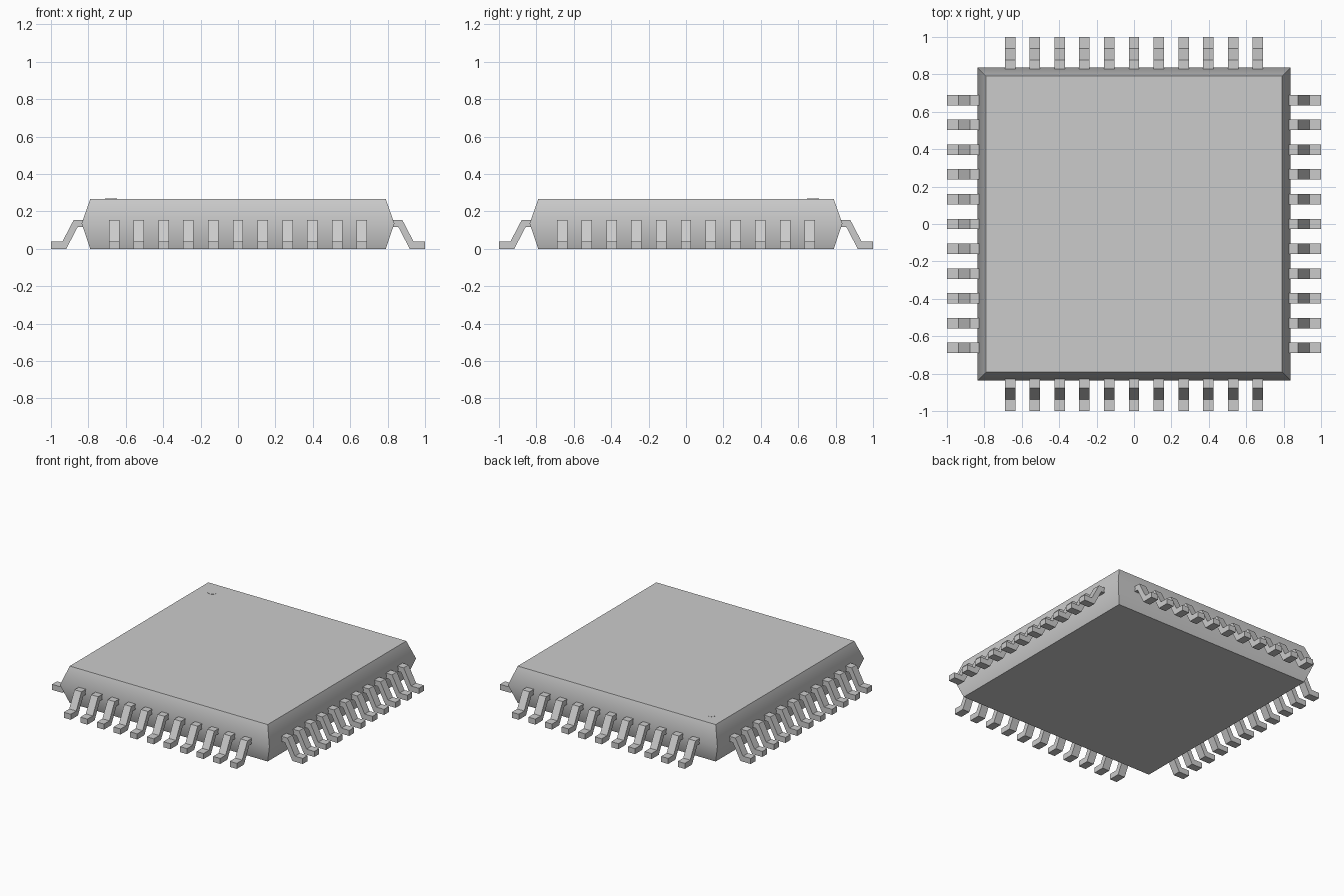
import bpy, bmesh, math
from mathutils import Matrix

cube = bpy.data.objects.get("Cube")
if cube:
    bpy.data.objects.remove(cube, do_unlink=True)

GREY = (0.6, 0.6, 0.6, 1)
mat = bpy.data.materials.new("plain grey")
mat.use_nodes = True
mat.diffuse_color = GREY
mat.node_tree.nodes["Principled BSDF"].inputs["Base Color"].default_value = GREY


def add_object(name, bm):
    bmesh.ops.recalc_face_normals(bm, faces=bm.faces)
    mesh = bpy.data.meshes.new(name)
    bm.to_mesh(mesh)
    bm.free()
    mesh.materials.append(mat)
    obj = bpy.data.objects.new(name, mesh)
    bpy.context.collection.objects.link(obj)
    return obj


# Package body: stacked square rings, widest at mid height
TOP = 0.266
bm = bmesh.new()
rings = []
for half, z in ((0.79, 0), (0.836, 0.135), (0.79, TOP)):
    rings.append([bm.verts.new((sx * half, sy * half, z))
                  for sx, sy in ((-1, -1), (1, -1), (1, 1), (-1, 1))])
bm.faces.new(rings[0])
bm.faces.new(rings[-1])
for low, high in zip(rings, rings[1:]):
    for i in range(4):
        j = (i + 1) % 4
        bm.faces.new((low[i], low[j], high[j], high[i]))
body = add_object("package_body", bm)
bpy.ops.object.select_all(action='DESELECT')
body.select_set(True)
bpy.context.view_layer.objects.active = body
bpy.ops.object.shade_smooth_by_angle(angle=math.radians(45))

# Orientation dot on the top, near the back left-hand corner
bm = bmesh.new()
bmesh.ops.create_cone(bm, cap_ends=True, segments=24, radius1=0.032, radius2=0.032,
                      depth=0.003, matrix=Matrix.Translation((-0.68, 0.68, TOP)))
add_object("orientation_dot", bm)

# Gull-wing leads: one bent profile, repeated along each of the four sides
PROFILE = ((0.81, 0.155), (0.878, 0.155), (0.938, 0.04), (1, 0.04),
           (1, 0), (0.918, 0), (0.857, 0.117), (0.81, 0.117))
COUNT, PITCH, WIDTH = 11, 0.1325, 0.056
for side, name in enumerate(("left", "back", "right", "front")):
    bm = bmesh.new()
    for n in range(COUNT):
        y = (n - (COUNT - 1) / 2) * PITCH
        face = bm.faces.new([bm.verts.new((x, y - WIDTH / 2, z)) for x, z in PROFILE])
        ext = bmesh.ops.extrude_face_region(bm, geom=[face], use_keep_orig=True)
        bmesh.ops.translate(bm, vec=(0, WIDTH, 0),
                            verts=[v for v in ext["geom"] if isinstance(v, bmesh.types.BMVert)])
    bmesh.ops.rotate(bm, verts=bm.verts, matrix=Matrix.Rotation(side * math.pi / 2, 3, 'Z'))
    add_object(name + "_leads", bm)
